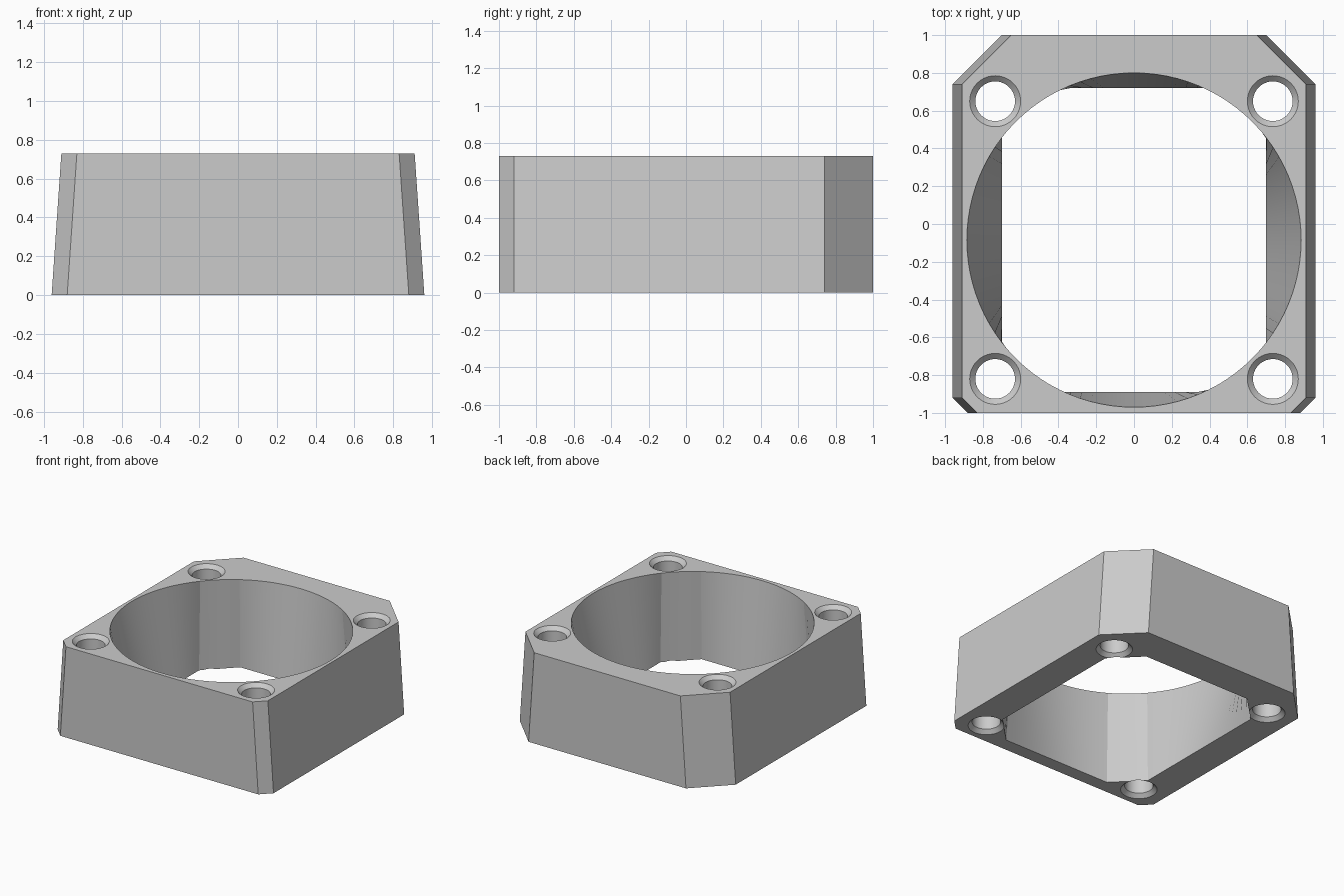
import bpy, bmesh, math

cube = bpy.data.objects.get("Cube")
if cube:
    bpy.data.objects.remove(cube, do_unlink=True)

H = 0.73            # height of the housing
CY = -0.085         # bore centre along y
SCREW = 0.735       # screw offset from the bore centre

grey = bpy.data.materials.new("light_grey")
grey.use_nodes = True
grey.diffuse_color = (0.6, 0.6, 0.6, 1)
grey.node_tree.nodes["Principled BSDF"].inputs["Base Color"].default_value = (0.6, 0.6, 0.6, 1)


def loft(name, rings):
    """Closed solid through a stack of equal-length point rings."""
    bm = bmesh.new()
    loops = [[bm.verts.new(p) for p in ring] for ring in rings]
    for a, b in zip(loops, loops[1:]):
        for i in range(len(a)):
            j = (i + 1) % len(a)
            bm.faces.new((a[i], a[j], b[j], b[i]))
    bm.faces.new(loops[0][::-1])
    bm.faces.new(loops[-1])
    bmesh.ops.recalc_face_normals(bm, faces=bm.faces)
    mesh = bpy.data.meshes.new(name)
    bm.to_mesh(mesh)
    bm.free()
    mesh.materials.append(grey)
    obj = bpy.data.objects.new(name, mesh)
    bpy.context.collection.objects.link(obj)
    return obj


def outline(inset, z):
    """Octagon with small front and large back corner cuts."""
    half = [(0.88, -1), (0.96, -0.92), (0.96, 0.74), (0.70, 1)]
    right = [(x - inset, y, z) for x, y in half]
    return right + [(-x, y, z) for x, y, z in reversed(right)]


# Tapered outer body
housing = loft("housing", [outline(0, 0), outline(0.05, H)])

# Bore: round at the top, corner-cut rectangle at the bottom
W, D, CUT = 0.70, 0.805, 1.29
corners = [math.atan2(CUT - W, W), math.atan2(D, CUT - D)]
angles = {round(math.tau * i / 96, 5) for i in range(96)}
for c in corners:
    angles |= {round(a, 5) for a in (c, math.pi - c, math.pi + c, math.tau - c)}
angles = sorted(angles)


def bore_ring(t):
    ring = []
    for a in angles:
        c, s = abs(math.cos(a)), abs(math.sin(a))
        low = min(W / max(c, 1e-6), D / max(s, 1e-6), CUT / (c + s))
        r = low + (0.885 - low) * t
        ring.append((r * math.cos(a), CY + r * math.sin(a), H * t))
    return ring


cutters = [loft("bore_cutter", [bore_ring(-0.02), bore_ring(0), bore_ring(1), bore_ring(1.02)])]

# Screw holes, countersunk at both ends
R, SINK, E = 0.105, 0.03, 0.01
profile = [(R + SINK + E, -E), (R, SINK), (R, H - SINK), (R + SINK + E, H + E)]
for sx in (-1, 1):
    for sy in (-1, 1):
        cutters.append(loft("screw_hole_cutter", [
            [(sx * SCREW + r * math.cos(math.tau * i / 40),
              CY + sy * SCREW + r * math.sin(math.tau * i / 40), z) for i in range(40)]
            for r, z in profile]))

for cutter in cutters:
    cutter.hide_render = True
    mod = housing.modifiers.new(cutter.name, 'BOOLEAN')
    mod.operation = 'DIFFERENCE'
    mod.solver = 'EXACT'
    mod.object = cutter

# Bake the cuts and drop the cutters
deps = bpy.context.evaluated_depsgraph_get()
result = bpy.data.meshes.new_from_object(housing.evaluated_get(deps))
housing.modifiers.clear()
housing.data = result
result.materials.clear()
result.materials.append(grey)
for poly in result.polygons:
    poly.material_index = 0
for cutter in cutters:
    bpy.data.objects.remove(cutter, do_unlink=True)

bpy.ops.object.select_all(action='DESELECT')
housing.select_set(True)
bpy.context.view_layer.objects.active = housing
bpy.ops.object.shade_smooth_by_angle(angle=math.radians(25))
